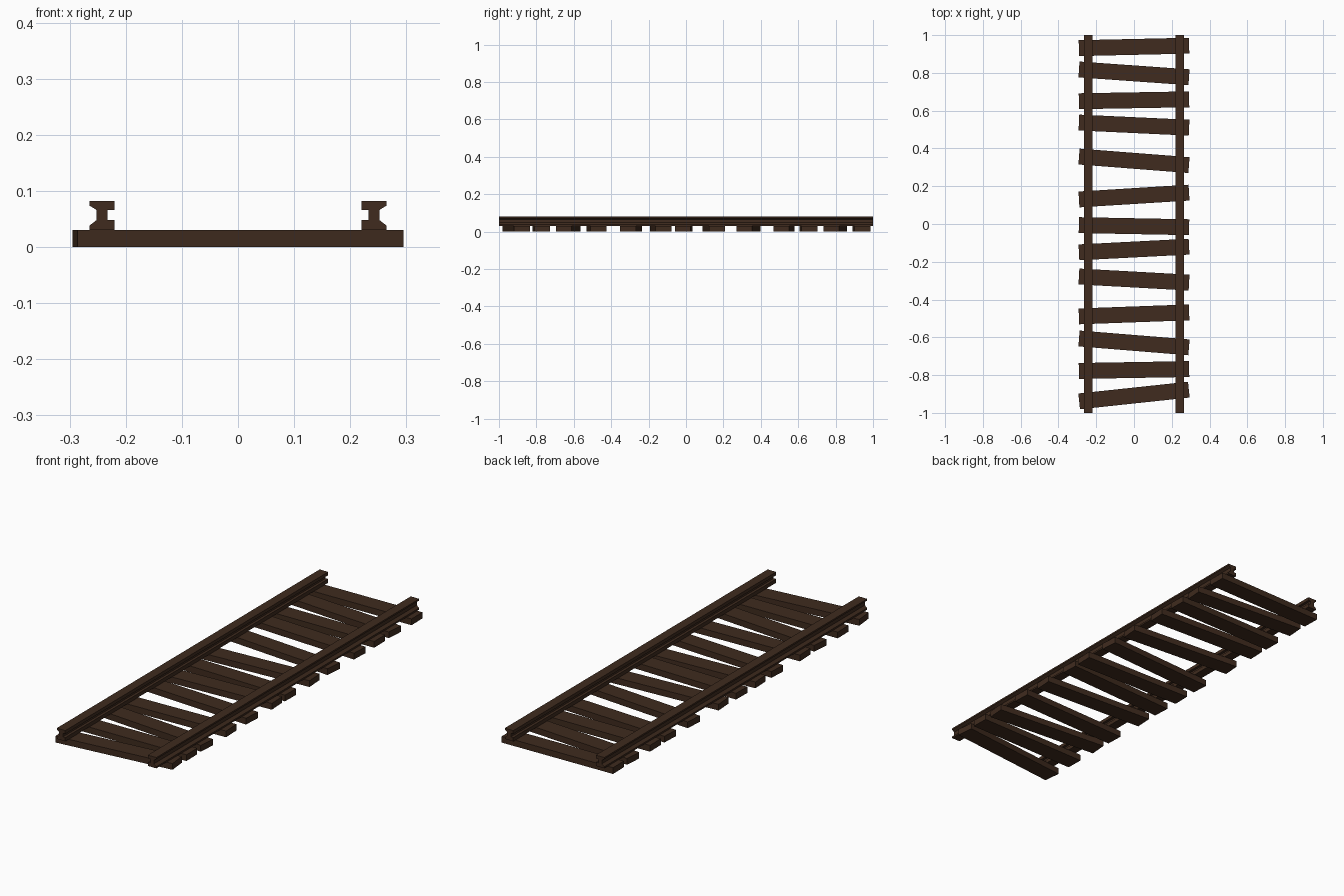
import bpy, bmesh, math

if "Cube" in bpy.data.objects:
    bpy.data.objects.remove(bpy.data.objects["Cube"])

mat = bpy.data.materials.new("dark_brown")
mat.diffuse_color = (0.05, 0.024, 0.013, 1)
mat.use_nodes = True
mat.node_tree.nodes["Principled BSDF"].inputs["Base Color"].default_value = mat.diffuse_color


def finish(name, bm):
    bmesh.ops.recalc_face_normals(bm, faces=bm.faces)
    me = bpy.data.meshes.new(name)
    bm.to_mesh(me)
    bm.free()
    me.materials.append(mat)
    ob = bpy.data.objects.new(name, me)
    bpy.context.collection.objects.link(ob)
    return ob


def rail(name, side):
    # cross-section: square on the inner side, chamfered on the outer side
    profile = [(0.220, 0.030), (0.265, 0.030), (0.265, 0.038), (0.252, 0.048),
               (0.252, 0.066), (0.265, 0.074), (0.265, 0.082), (0.220, 0.082),
               (0.220, 0.066), (0.233, 0.066), (0.233, 0.048), (0.220, 0.048)]
    bm = bmesh.new()
    face = bm.faces.new([bm.verts.new((side * x, -1, z)) for x, z in profile])
    ext = bmesh.ops.extrude_face_region(bm, geom=[face], use_keep_orig=True)
    verts = [g for g in ext["geom"] if isinstance(g, bmesh.types.BMVert)]
    bmesh.ops.translate(bm, verts=verts, vec=(0, 2, 0))
    return finish(name, bm)


def tie(name, left_y, right_y):
    bm = bmesh.new()
    bmesh.ops.create_cube(bm, size=1)
    bmesh.ops.scale(bm, verts=bm.verts, vec=(0.584, 0.084, 0.03))
    ob = finish(name, bm)
    ob.location = (0, (left_y + right_y) / 2, 0.015)
    ob.rotation_euler.z = math.atan2(right_y - left_y, 0.58)
    return ob


# Two rails
rail("rail_right", 1)
rail("rail_left", -1)

# Crooked wooden ties: y at the left end, y at the right end
ties = [(0.931, 0.944), (0.818, 0.777), (0.650, 0.660), (0.537, 0.510),
        (0.357, 0.312), (0.130, 0.166), (-0.006, -0.017), (-0.150, -0.120),
        (-0.278, -0.310), (-0.489, -0.468), (-0.606, -0.653),
        (-0.778, -0.768), (-0.939, -0.877)]
for i, (a, b) in enumerate(ties, 1):
    tie(f"tie_{i:02d}", a, b)
